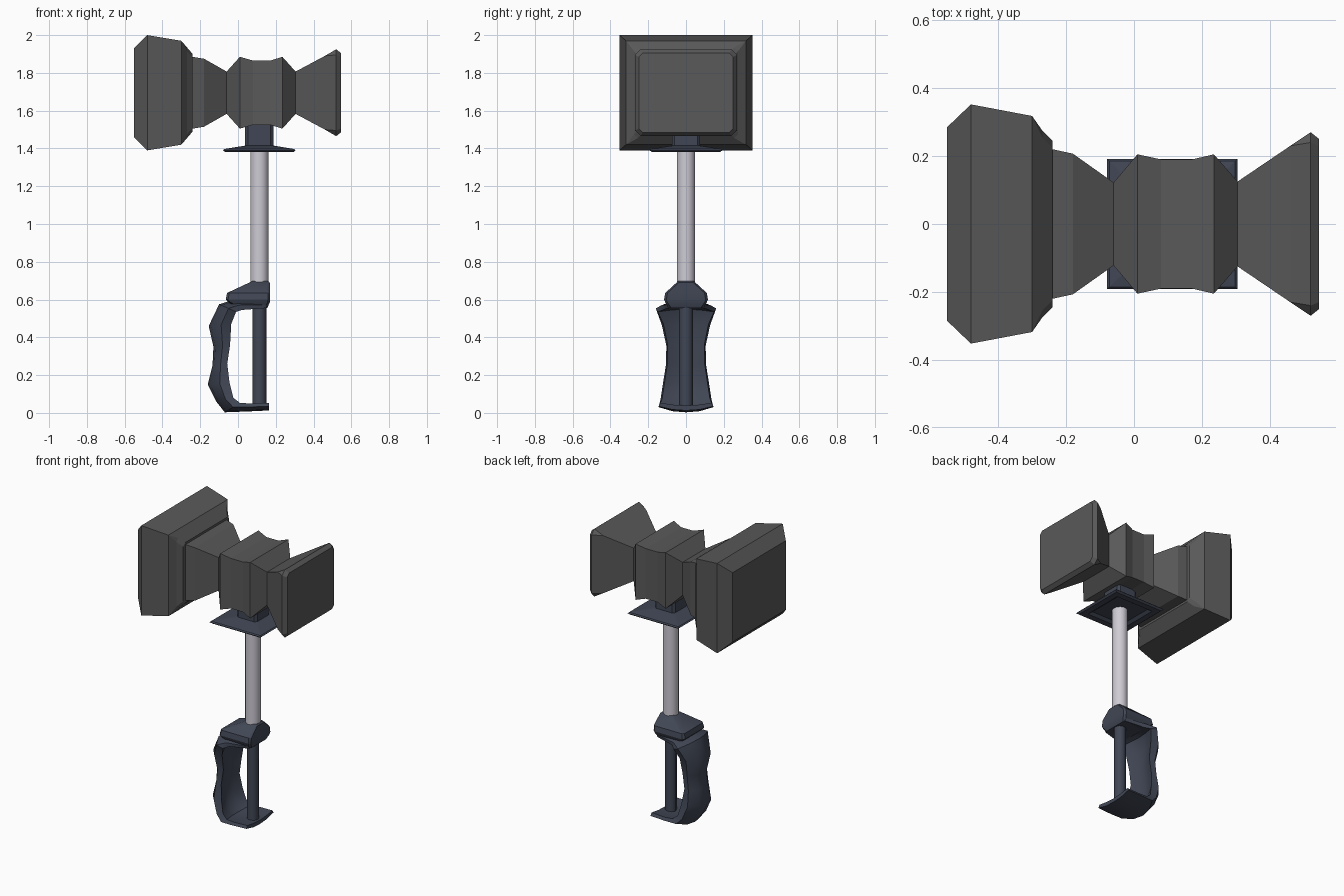
import bpy
import bmesh
from mathutils import Vector

default = bpy.data.objects.get("Cube")
if default:
    bpy.data.objects.remove(default, do_unlink=True)


def make_material(name, color):
    mat = bpy.data.materials.new(name)
    mat.use_nodes = True
    mat.diffuse_color = (*color, 1)
    mat.node_tree.nodes["Principled BSDF"].inputs["Base Color"].default_value = (*color, 1)
    return mat


stone = make_material("dark stone grey", (0.1, 0.1, 0.1))
navy = make_material("slate blue", (0.052, 0.062, 0.09))
steel = make_material("pale steel", (0.62, 0.6, 0.66))


def rectangle(half_u, half_v, cut=0):
    """Rectangle outline with optional cut corners, as eight points."""
    points = []
    for su, sv in ((1, 1), (-1, 1), (-1, -1), (1, -1)):
        pair = [(su * half_u, sv * (half_v - cut)), (su * (half_u - cut), sv * half_v)]
        points += pair if su * sv > 0 else pair[::-1]
    return points


def loft(name, rings, material, smooth_angle=None):
    """Skin a row of matching closed rings and cap both ends."""
    bm = bmesh.new()
    rows = [[bm.verts.new(p) for p in ring] for ring in rings]
    count = len(rows[0])
    for low, high in zip(rows, rows[1:]):
        for i in range(count):
            j = (i + 1) % count
            bm.faces.new((low[i], low[j], high[j], high[i]))
    bm.faces.new(rows[0][::-1])
    bm.faces.new(rows[-1])
    bmesh.ops.remove_doubles(bm, verts=bm.verts, dist=0.0001)
    bmesh.ops.recalc_face_normals(bm, faces=bm.faces)
    mesh = bpy.data.meshes.new(name)
    bm.to_mesh(mesh)
    bm.free()
    mesh.materials.append(material)
    obj = bpy.data.objects.new(name, mesh)
    bpy.context.collection.objects.link(obj)
    if smooth_angle:
        bpy.ops.object.select_all(action="DESELECT")
        obj.select_set(True)
        bpy.context.view_layer.objects.active = obj
        bpy.ops.object.shade_smooth_by_angle(angle=smooth_angle)
    return obj


# Hammer head: rectangular sections along x (x, half depth, half height, corner cut)
HEAD_Z = 1.695
head_sections = [
    (-0.55, 0.285, 0.235, 0), (-0.48, 0.352, 0.305, 0), (-0.3, 0.318, 0.275, 0),
    (-0.27, 0.275, 0.24, 0.02), (-0.24, 0.245, 0.205, 0.02), (-0.24, 0.22, 0.19, 0),
    (-0.18, 0.207, 0.18, 0), (-0.06, 0.122, 0.112, 0), (0.01, 0.205, 0.19, 0),
    (0.08, 0.19, 0.17, 0), (0.17, 0.19, 0.17, 0), (0.235, 0.205, 0.19, 0),
    (0.305, 0.125, 0.112, 0), (0.46, 0.23, 0.195, 0), (0.52, 0.27, 0.23, 0.03),
    (0.545, 0.25, 0.21, 0.02),
]
loft("hammer_head",
     [[(x, y, HEAD_Z + z) for y, z in rectangle(hy, hz, cut)] for x, hy, hz, cut in head_sections],
     stone)

# Square collar with recessed underside and a neck rising into the head
AXIS_X = 0.113
collar_sections = [
    (1.395, 0.12, 0), (1.38, 0.14, 0), (1.38, 0.18, 0), (1.39, 0.192, 0),
    (1.397, 0.185, 0), (1.415, 0.075, 0.015), (1.56, 0.075, 0.015),
]
loft("head_collar",
     [[(AXIS_X + x, y, z) for x, y in rectangle(h, h, cut)] for z, h, cut in collar_sections],
     navy)


# Round shaft and the thin bar inside the grip
def post(name, radius, bottom, top, sides, material, smooth):
    bpy.ops.mesh.primitive_cylinder_add(vertices=sides, radius=radius, depth=top - bottom,
                                        location=(AXIS_X, 0, (top + bottom) / 2))
    obj = bpy.context.object
    obj.name = name
    obj.data.materials.append(material)
    bpy.ops.object.shade_smooth_by_angle(angle=smooth)


post("shaft", 0.048, 0.6, 1.4, 20, steel, 0.7)
post("grip_bar", 0.037, 0.03, 0.6, 8, navy, 0.9)

# Sloped cap where the shaft meets the grip (z, x from, x to, half depth)
cap_sections = [
    (0.555, 0.0, 0.155, 0.09), (0.585, -0.05, 0.168, 0.11), (0.6, -0.065, 0.17, 0.116),
    (0.635, -0.058, 0.17, 0.11), (0.69, 0.06, 0.168, 0.05), (0.698, 0.075, 0.16, 0.04),
]
loft("grip_cap",
     [[((a + b) / 2 + x, y, z) for x, y in rectangle((b - a) / 2, h, 0.012)]
      for z, a, b, h in cap_sections],
     navy, 0.5)

# Hand guard: a hollow-backed section swept from the cap down and under the bar
# (outer x, outer z, inner x, inner z, half width)
guard_path = [
    (0.15, 0.595, 0.15, 0.555, 0.1), (-0.02, 0.6, 0.02, 0.545, 0.13),
    (-0.1, 0.575, -0.01, 0.535, 0.16), (-0.155, 0.46, -0.036, 0.47, 0.128),
    (-0.13, 0.35, -0.042, 0.36, 0.104), (-0.135, 0.25, -0.057, 0.26, 0.106),
    (-0.16, 0.15, -0.045, 0.16, 0.122), (-0.115, 0.06, -0.025, 0.08, 0.135),
    (-0.07, 0.003, 0.01, 0.053, 0.145), (0.06, 0.008, 0.06, 0.05, 0.147),
    (0.165, 0.013, 0.165, 0.053, 0.145),
]
# Half section as (thickness fraction, width fraction), mirrored across y
half = [(0, 0), (0.12, 0.5), (0.55, 1), (1, 0.93), (0.75, 0.45), (0.65, 0)]
section = half + [(t, -w) for t, w in half[-2:0:-1]]
rings = []
for ox, oz, ix, iz, width in guard_path:
    outer, inner = Vector((ox, 0, oz)), Vector((ix, 0, iz))
    rings.append([outer.lerp(inner, t) + Vector((0, w * width, 0)) for t, w in section])
loft("hand_guard", rings, navy, 0.7)
